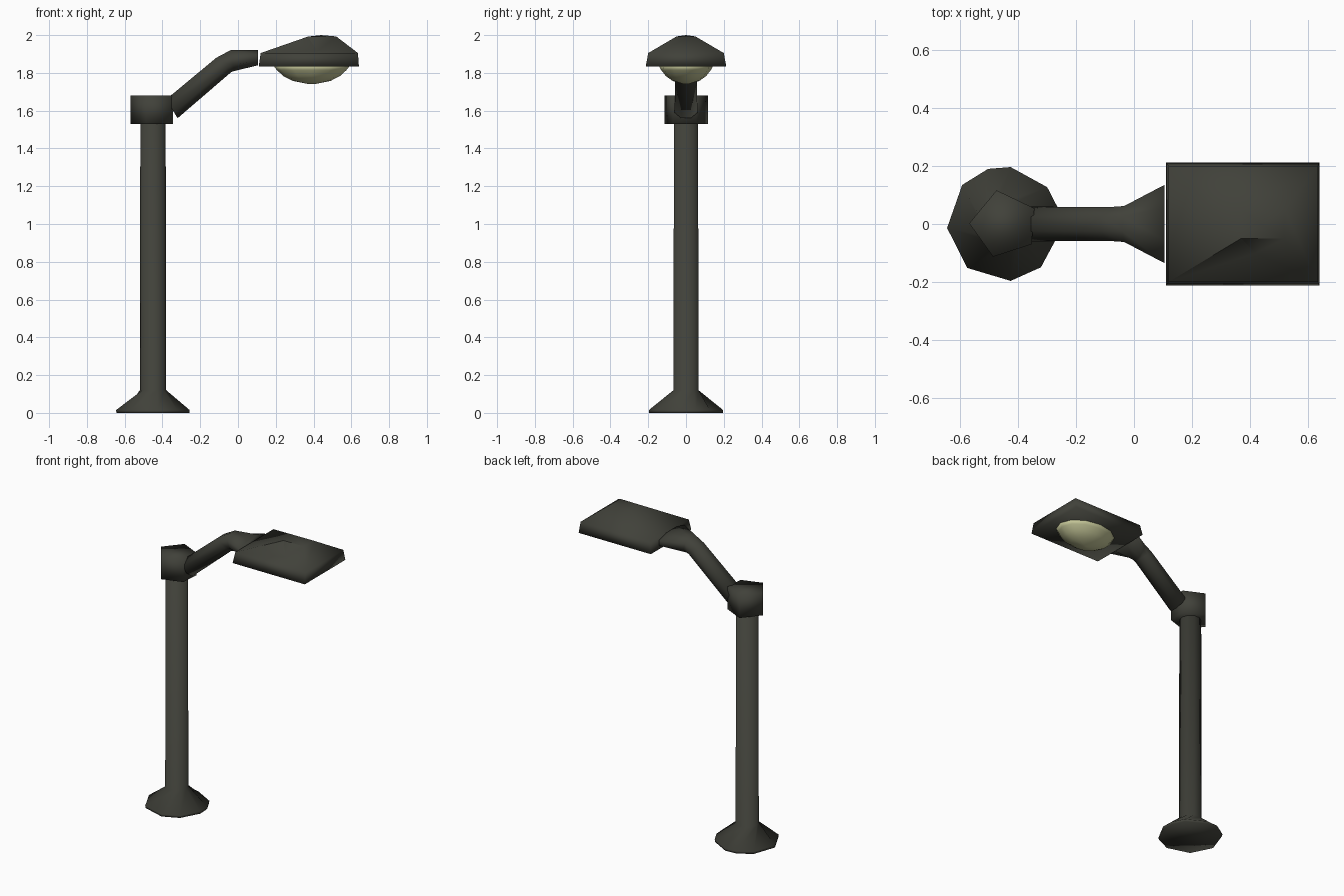
import bpy, bmesh, math

if "Cube" in bpy.data.objects:
    bpy.data.objects.remove(bpy.data.objects["Cube"])


def material(name, rgb):
    m = bpy.data.materials.new(name)
    m.diffuse_color = (*rgb, 1)
    m.use_nodes = True
    m.node_tree.nodes["Principled BSDF"].inputs["Base Color"].default_value = m.diffuse_color
    return m


METAL = material("dark olive metal", (0.052, 0.053, 0.042))
GLASS = material("pale yellow glass", (0.55, 0.56, 0.31))


def make(name, bm, mat):
    """Turn a bmesh into a softly shaded object."""
    bmesh.ops.recalc_face_normals(bm, faces=bm.faces[:])
    me = bpy.data.meshes.new(name)
    bm.to_mesh(me)
    bm.free()
    me.materials.append(mat)
    for p in me.polygons:
        p.use_smooth = True
    ob = bpy.data.objects.new(name, me)
    bpy.context.collection.objects.link(ob)
    return ob


def loft(name, rings, mat):
    """Skin a list of equal-length point rings and cap both ends."""
    bm = bmesh.new()
    vr = [[bm.verts.new(p) for p in r] for r in rings]
    n = len(vr[0])
    for a, b in zip(vr, vr[1:]):
        for i in range(n):
            j = (i + 1) % n
            bm.faces.new((a[i], a[j], b[j], b[i]))
    bm.faces.new(vr[0])
    bm.faces.new(vr[-1])
    return make(name, bm, mat)


def ring(cx, cy, z, rx, ry, angles):
    return [(cx + rx * math.cos(math.radians(a)),
             cy + ry * math.sin(math.radians(a)), z) for a in angles]


def even(n, start=0):
    return [start + 360 * i / n for i in range(n)]


PX = -0.45  # pole axis

# Pole flaring into an uneven foot
foot = [-8, 15, 40, 83, 106, 137, 184, 230, 277, 311]
loft("pole_and_foot", [
    ring(PX, 0, 0.0, 0.194, 0.196, foot),
    ring(PX, 0, 0.015, 0.196, 0.198, foot),
    ring(PX, 0, 0.12, 0.07, 0.07, even(10)),
    ring(PX, 0, 1.54, 0.067, 0.067, even(10)),
], METAL)

# Five-sided collar on top of the pole
loft("collar", [ring(PX, 0, z, 0.119, 0.119, (27, 102, 179, 252, 324))
                for z in (1.53, 1.68)], METAL)

# Bent arm: (bottom x, bottom z, top x, top z, half width)
arm = []
for bx, bz, tx, tz, w in ((-0.32, 1.56, -0.38, 1.66, 0.06),
                          (-0.035, 1.805, -0.115, 1.88, 0.058),
                          (-0.02, 1.81, -0.04, 1.92, 0.062),
                          (0.105, 1.84, 0.105, 1.92, 0.135)):
    sec = []
    for a in even(8, 22.5):
        t = 0.5 + 0.5 * math.sin(math.radians(a)) / math.sin(math.radians(67.5))
        y = w * math.cos(math.radians(a)) / math.cos(math.radians(22.5))
        sec.append((bx + (tx - bx) * t, y, bz + (tz - bz) * t))
    arm.append(sec)
loft("arm", arm, METAL)

# Lamp hood: rectangular skirt, sloped roof, notch in the front slope
bm = bmesh.new()


def rect(x0, x1, y, z0, z1):
    return [bm.verts.new(p) for p in
            ((x0, -y, z0), (x1, -y, z1), (x1, y, z1), (x0, y, z0))]


low = rect(0.11, 0.64, 0.213, 1.835, 1.835)
mid = rect(0.12, 0.635, 0.20, 1.905, 1.905)
top = rect(0.37, 0.52, 0.05, 1.992, 1.993)
dent = bm.verts.new((0.42, -0.10, 1.915))
peak = bm.verts.new((0.44, 0, 2.0))
bm.faces.new(low)
for i in range(4):
    j = (i + 1) % 4
    bm.faces.new((low[i], low[j], mid[j], mid[i]))
    bm.faces.new((top[i], top[j], peak))
    if i:
        bm.faces.new((mid[i], mid[j], top[j], top[i]))
front = (mid[0], mid[1], top[1], top[0])
for i in range(4):
    bm.faces.new((front[i], front[(i + 1) % 4], dent))
# Keep the steep side of the notch crisp
for a, b in ((mid[0], top[0]), (top[0], top[1]), (top[0], dent)):
    bm.edges.get((a, b)).smooth = False
make("lamp_hood", bm, METAL)

# Glass bowl under the hood
loft("glass_bowl", [ring(0.39, 0, z, 0.205 * s, 0.146 * s, even(12))
                    for z, s in ((1.740, 0.06), (1.757, 0.48),
                                 (1.783, 0.73), (1.815, 0.90), (1.842, 1.0))],
     GLASS)
